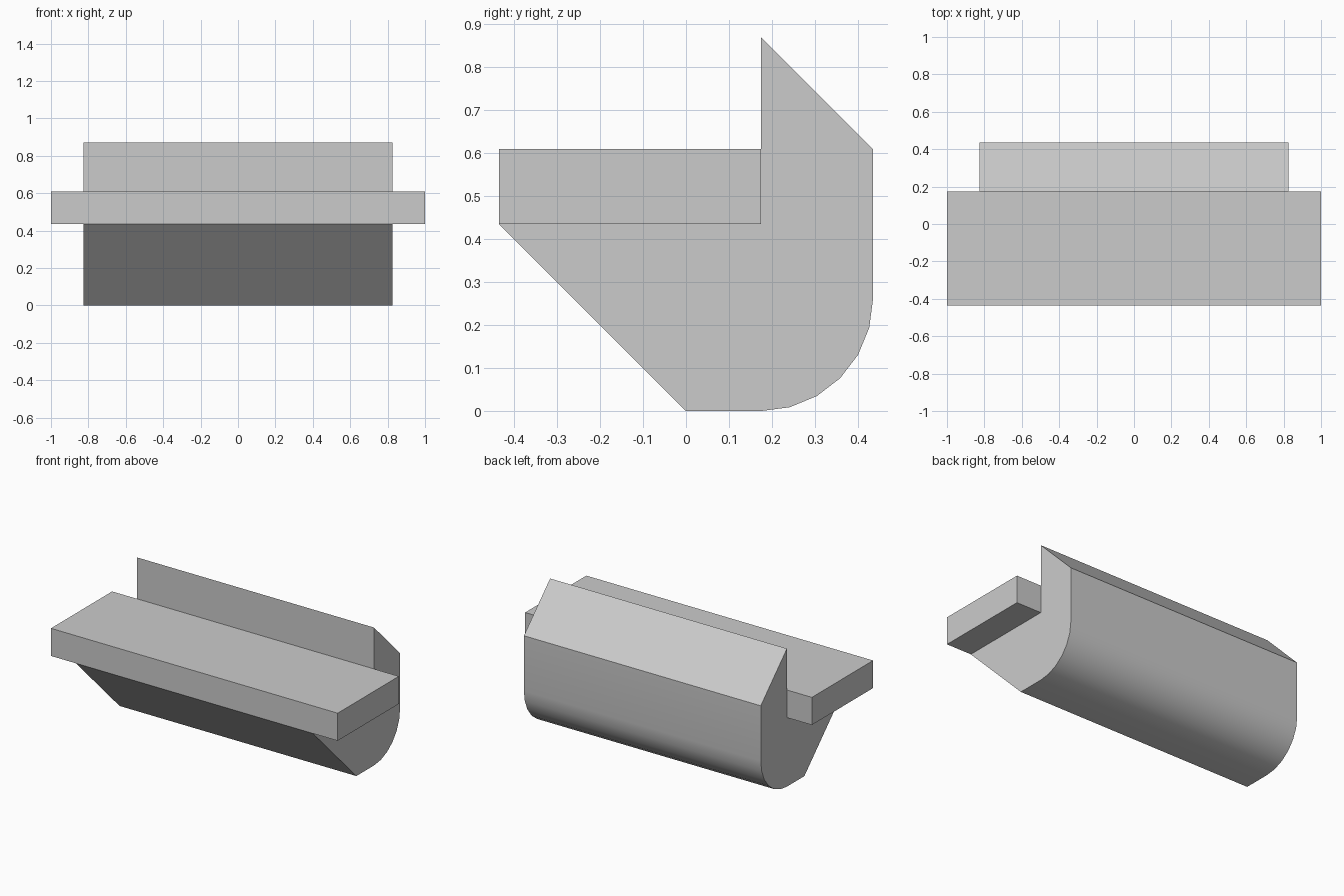
import bpy, math

cube = bpy.data.objects.get("Cube")
if cube:
    bpy.data.objects.remove(cube, do_unlink=True)

grey = bpy.data.materials.new("plain_grey")
grey.use_nodes = True
colour = (0.6, 0.6, 0.6, 1)
grey.diffuse_color = colour
grey.node_tree.nodes["Principled BSDF"].inputs["Base Color"].default_value = colour


def extrude_profile(name, profile, half_width):
    """Sweep a (y, z) outline along x, symmetric about the centre."""
    n = len(profile)
    verts = [(x, y, z) for x in (-half_width, half_width) for y, z in profile]
    faces = [tuple(reversed(range(n))), tuple(range(n, 2 * n))]
    faces += [(i, (i + 1) % n, (i + 1) % n + n, i + n) for i in range(n)]
    mesh = bpy.data.meshes.new(name)
    mesh.from_pydata(verts, [], faces)
    mesh.materials.append(grey)
    obj = bpy.data.objects.new(name, mesh)
    bpy.context.collection.objects.link(obj)
    bpy.ops.object.select_all(action='DESELECT')
    obj.select_set(True)
    bpy.context.view_layer.objects.active = obj
    bpy.ops.object.shade_smooth_by_angle(angle=math.radians(30))
    return obj


# Main dimensions
depth = 0.435       # half depth, also underside height of the seat
back = 0.174        # front plane of the backrest
seat_top = 0.609
radius = depth - back

# Body with sloped front, rounded lower back and bevelled backrest
arc = [(back + radius * math.sin(a), radius - radius * math.cos(a))
       for a in (math.radians(15 * i) for i in range(7))]
body = [(-depth, depth), (0, 0)] + arc + [
    (depth, seat_top), (back, 2 * depth), (back, depth)]
extrude_profile("body_and_backrest", body, 0.826)

# Seat slab, wider than the body
seat = [(-depth, depth), (back, depth), (back, seat_top), (-depth, seat_top)]
extrude_profile("seat_slab", seat, 1.0)
